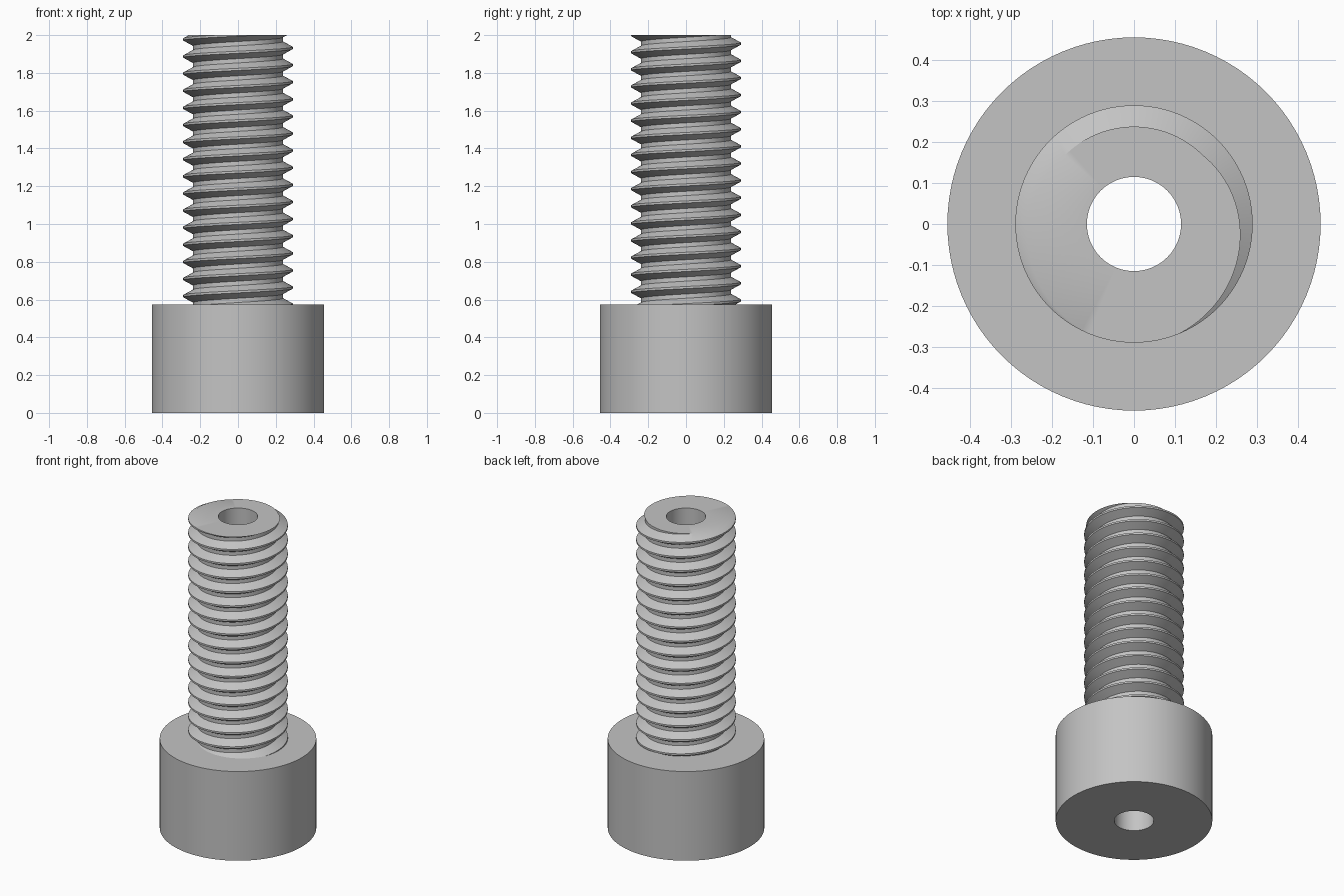
import bpy, bmesh
from math import pi, sin, cos, radians
from mathutils import Vector

if "Cube" in bpy.data.objects:
    bpy.data.objects.remove(bpy.data.objects["Cube"], do_unlink=True)

HEIGHT, HEAD_TOP = 2.0, 0.573
HEAD_R, BORE_R = 0.456, 0.115
CREST_R, ROOT_R, PITCH = 0.29, 0.238, 0.0906
SEGS = 96

steel = bpy.data.materials.new("grey_steel")
steel.use_nodes = True
grey = (0.55, 0.55, 0.55, 1)
steel.diffuse_color = grey
steel.node_tree.nodes["Principled BSDF"].inputs["Base Color"].default_value = grey


def finish(bm, name):
    bmesh.ops.recalc_face_normals(bm, faces=bm.faces)
    mesh = bpy.data.meshes.new(name)
    bm.to_mesh(mesh)
    bm.free()
    mesh.materials.append(steel)
    obj = bpy.data.objects.new(name, mesh)
    bpy.context.collection.objects.link(obj)
    bpy.ops.object.select_all(action='DESELECT')
    obj.select_set(True)
    bpy.context.view_layer.objects.active = obj
    bpy.ops.object.shade_smooth_by_angle(angle=radians(30))


def ring(bm, r, z):
    return [bm.verts.new((r * cos(2 * pi * i / SEGS), r * sin(2 * pi * i / SEGS), z))
            for i in range(SEGS)]


def join(bm, a, b):
    for i in range(SEGS):
        k = (i + 1) % SEGS
        bm.faces.new((a[i], a[k], b[k], b[i]))


# Cylindrical head with a through bore
bm = bmesh.new()
profile = [(BORE_R, 0), (HEAD_R, 0), (HEAD_R, HEAD_TOP), (BORE_R, HEAD_TOP)]
rings = [ring(bm, r, z) for r, z in profile]
for n in range(4):
    join(bm, rings[n], rings[(n + 1) % 4])
finish(bm, "head")

# Threaded shank: one continuous helical strip of crest, flanks and root
bm = bmesh.new()
turns = 20
start = HEIGHT + PITCH * (0.25 - 18)
tracks = [(CREST_R, -1 / 16), (CREST_R, 1 / 16), (ROOT_R, 6 / 16), (ROOT_R, 10 / 16)]
helix = []
for s in range(turns * SEGS + 1):
    a = 2 * pi * s / SEGS
    helix.append([bm.verts.new((r * cos(a), r * sin(a), start + PITCH * (s / SEGS + off)))
                  for r, off in tracks])
for s in range(turns * SEGS):
    here, after = helix[s], helix[s + 1]
    for j in range(3):
        bm.faces.new((here[j], after[j], after[j + 1], here[j + 1]))
    if s + SEGS < turns * SEGS:
        up, up_after = helix[s + SEGS], helix[s + SEGS + 1]
        bm.faces.new((here[3], after[3], up_after[0], up[0]))

# Trim both ends flat, then cap them around the bore
base = HEAD_TOP - 0.01
bores = []
for z, direction in ((HEIGHT, 1), (base, -1)):
    cut = bmesh.ops.bisect_plane(bm, geom=bm.verts[:] + bm.edges[:] + bm.faces[:],
                                 dist=1e-6, plane_co=(0, 0, z),
                                 plane_no=(0, 0, direction), clear_outer=True)
    rim = [e for e in cut["geom_cut"] if isinstance(e, bmesh.types.BMEdge)]
    bore = ring(bm, BORE_R, z)
    rim += [bm.edges.new((bore[i - 1], bore[i])) for i in range(SEGS)]
    bmesh.ops.triangle_fill(bm, edges=rim, use_beauty=True,
                            normal=Vector((0, 0, direction)))
    bores.append(bore)
join(bm, bores[0], bores[1])
finish(bm, "threaded_shank")
